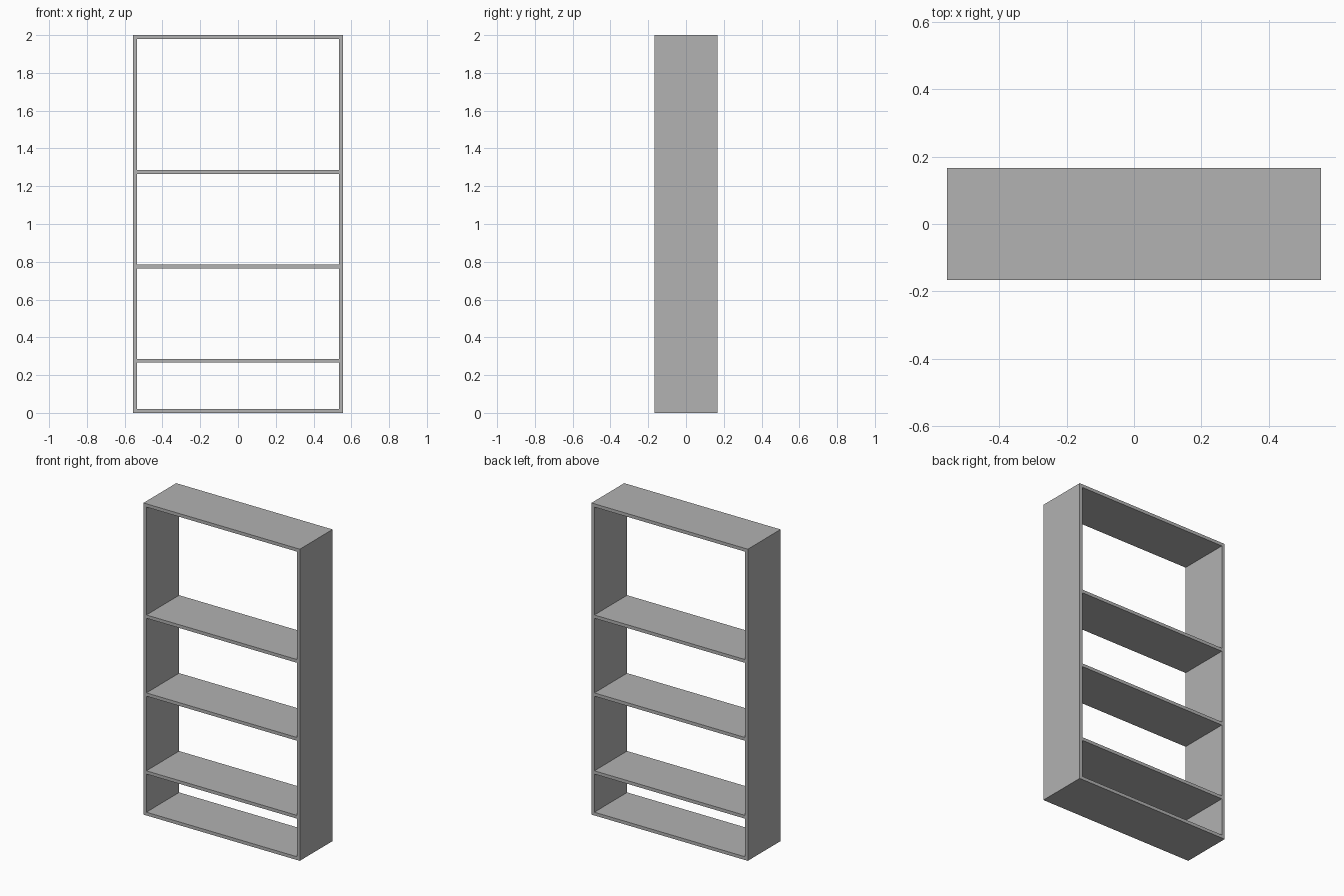
import bpy

cube = bpy.data.objects.get("Cube")
if cube:
    bpy.data.objects.remove(cube, do_unlink=True)

WIDTH, DEPTH, HEIGHT = 1.11, 0.332, 2.0
BOARD = 0.021

# Single plain grey finish
grey = bpy.data.materials.new("plain_grey")
grey.use_nodes = True
colour = (0.445, 0.445, 0.445, 1.0)
grey.diffuse_color = colour
grey.node_tree.nodes["Principled BSDF"].inputs["Base Color"].default_value = colour


def board(name, size, centre):
    bpy.ops.mesh.primitive_cube_add(size=1, location=centre)
    obj = bpy.context.object
    obj.name = name
    obj.scale = size
    bpy.ops.object.transform_apply(location=False, rotation=False, scale=True)
    obj.data.materials.append(grey)
    return obj


# Upright side panels
for name, side in (("left_side", 1), ("right_side", -1)):
    board(name, (BOARD, DEPTH, HEIGHT),
          (side * (WIDTH - BOARD) / 2, 0, HEIGHT / 2))

# Horizontal boards fitted between the sides
levels = {
    "bottom_board": BOARD / 2,
    "lower_shelf": 0.276,
    "middle_shelf": 0.776,
    "upper_shelf": 1.276,
    "top_board": HEIGHT - BOARD / 2,
}
for name, z in levels.items():
    board(name, (WIDTH - 2 * BOARD, DEPTH, BOARD), (0, 0, z))
